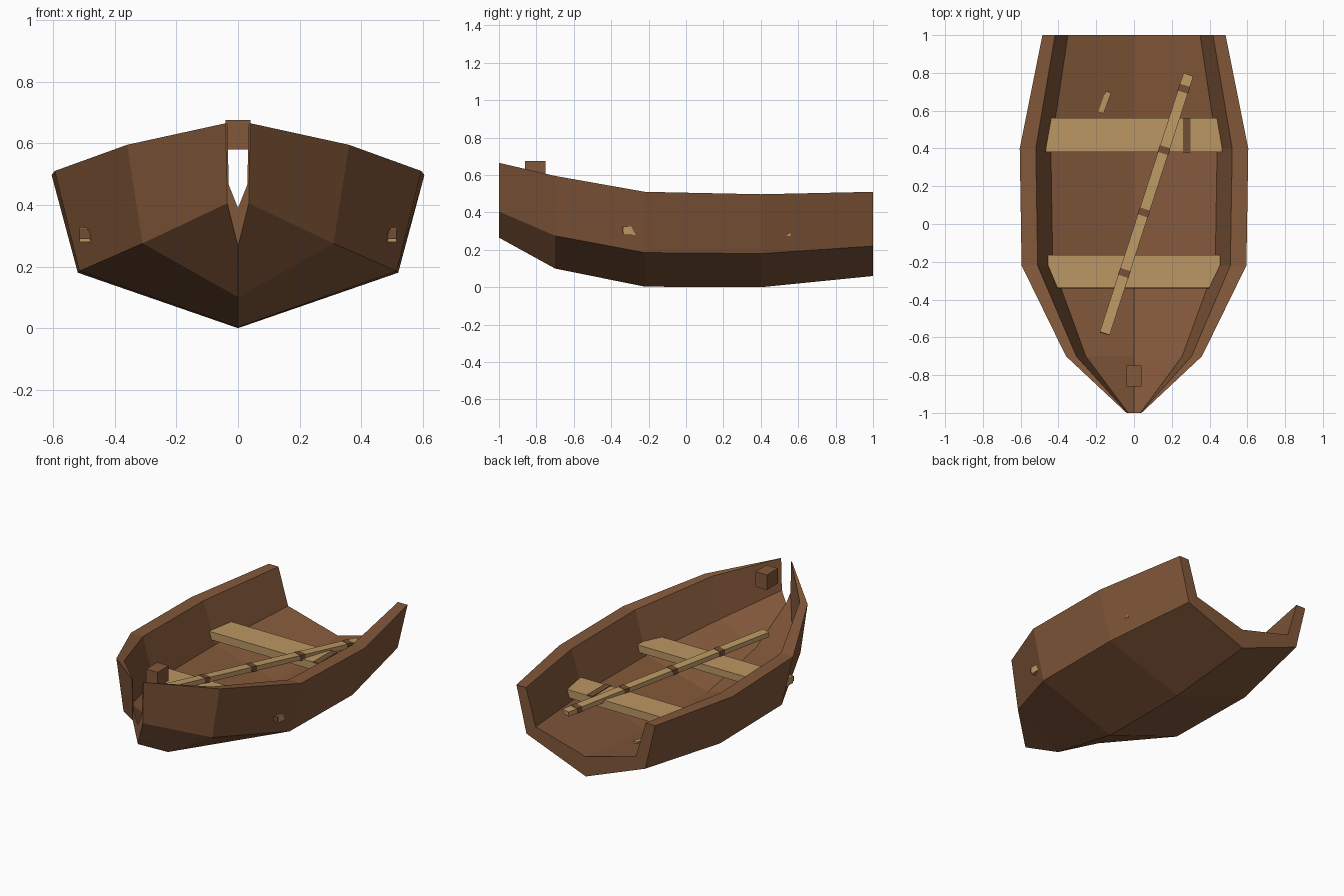
import bpy, bmesh, math
from mathutils import Vector, Matrix

if "Cube" in bpy.data.objects:
    bpy.data.objects.remove(bpy.data.objects["Cube"])

def material(name, r, g, b):
    m = bpy.data.materials.new(name)
    m.diffuse_color = (r, g, b, 1)
    m.use_nodes = True
    m.node_tree.nodes["Principled BSDF"].inputs["Base Color"].default_value = m.diffuse_color
    return m

BROWN = material("hull brown", 0.225, 0.097, 0.042)
TAN = material("pale wood", 0.50, 0.31, 0.125)
DARK = material("dark wood", 0.17, 0.078, 0.033)

def finish(bm, name, mat):
    bmesh.ops.recalc_face_normals(bm, faces=bm.faces)
    me = bpy.data.meshes.new(name)
    bm.to_mesh(me)
    bm.free()
    me.materials.append(mat)
    ob = bpy.data.objects.new(name, me)
    bpy.context.collection.objects.link(ob)
    return ob

def box(name, lo, hi, mat):
    """Axis-aligned box between two corners."""
    lo, hi = Vector(lo), Vector(hi)
    bm = bmesh.new()
    bmesh.ops.create_cube(bm, size=1, matrix=Matrix.Translation((lo + hi) / 2)
                          @ Matrix.Diagonal((*(hi - lo), 1)))
    return finish(bm, name, mat)

def beam(name, a, b, width, thick, mat):
    """Flat bar running from point a to point b."""
    a, b = Vector(a), Vector(b)
    y = (b - a).normalized()
    x = y.cross(Vector((0, 0, 1))).normalized()
    rot = Matrix((x, y, x.cross(y))).transposed().to_4x4()
    bm = bmesh.new()
    bmesh.ops.create_cube(bm, size=1, matrix=Matrix.Translation((a + b) / 2) @ rot
                          @ Matrix.Diagonal((width, (b - a).length, thick, 1)))
    return finish(bm, name, mat)

# hull: y, rim x, rim z, inner rim x, chine x, chine z, inner chine x, keel z
STATIONS = [
    (-1.00, 0.040, 0.665, 0.035, 0.035, 0.405, 0.030, 0.265),
    (-0.70, 0.360, 0.595, 0.305, 0.310, 0.275, 0.255, 0.100),
    (-0.22, 0.595, 0.510, 0.510, 0.515, 0.185, 0.430, 0.003),
    (0.40, 0.605, 0.497, 0.520, 0.520, 0.180, 0.440, 0.000),
    (1.00, 0.485, 0.510, 0.418, 0.415, 0.220, 0.350, 0.060),
]
bm = bmesh.new()
rings = []
for y, rx, rz, irx, cx, cz, icx, kz in STATIONS:
    outer = [(-rx, rz), (-cx, cz), (0, kz), (cx, cz), (rx, rz)]
    inner = [(irx, rz), (icx, cz + 0.06), (0, kz + 0.125), (-icx, cz + 0.06), (-irx, rz)]
    rings.append([bm.verts.new((x, y, z)) for x, z in outer + inner])
for r0, r1 in zip(rings, rings[1:]):
    for i in range(10):
        j = (i + 1) % 10
        bm.faces.new((r0[i], r0[j], r1[j], r1[i]))
for r in (rings[0], rings[-1]):          # open bow and stern: close wall thickness
    for i in range(4):
        bm.faces.new((r[i], r[i + 1], r[8 - i], r[9 - i]))
finish(bm, "hull", BROWN)

# bow post block
box("bow_block", (-0.04, -0.86, 0.58), (0.04, -0.75, 0.675), BROWN)

# seats with their dark trims
box("front_seat", (-0.515, -0.333, 0.28), (0.515, -0.165, 0.325), TAN)
box("front_seat_trim", (-0.515, -0.341, 0.29), (0.515, -0.333, 0.32), DARK)
box("back_seat", (-0.517, 0.38, 0.275), (0.517, 0.56, 0.325), TAN)
box("back_seat_strap", (0.26, 0.378, 0.32), (0.30, 0.562, 0.329), DARK)

# oar laid across the seats, with dark bands
start, end = Vector((-0.155, -0.58, 0.405)), Vector((0.288, 0.79, 0.305))
beam("oar", start, end, 0.055, 0.03, TAN)
step = (end - start).normalized() * 0.019
for n, y in enumerate((-0.26, 0.06, 0.39, 0.715)):
    p = start.lerp(end, (y - start.y) / (end.y - start.y))
    beam(f"oar_band_{n + 1}", p - step, p + step, 0.058, 0.034, DARK)

# loose sliver of wood on the floor
beam("floor_sliver", (-0.175, 0.59, 0.185), (-0.135, 0.70, 0.19), 0.03, 0.03, TAN)
